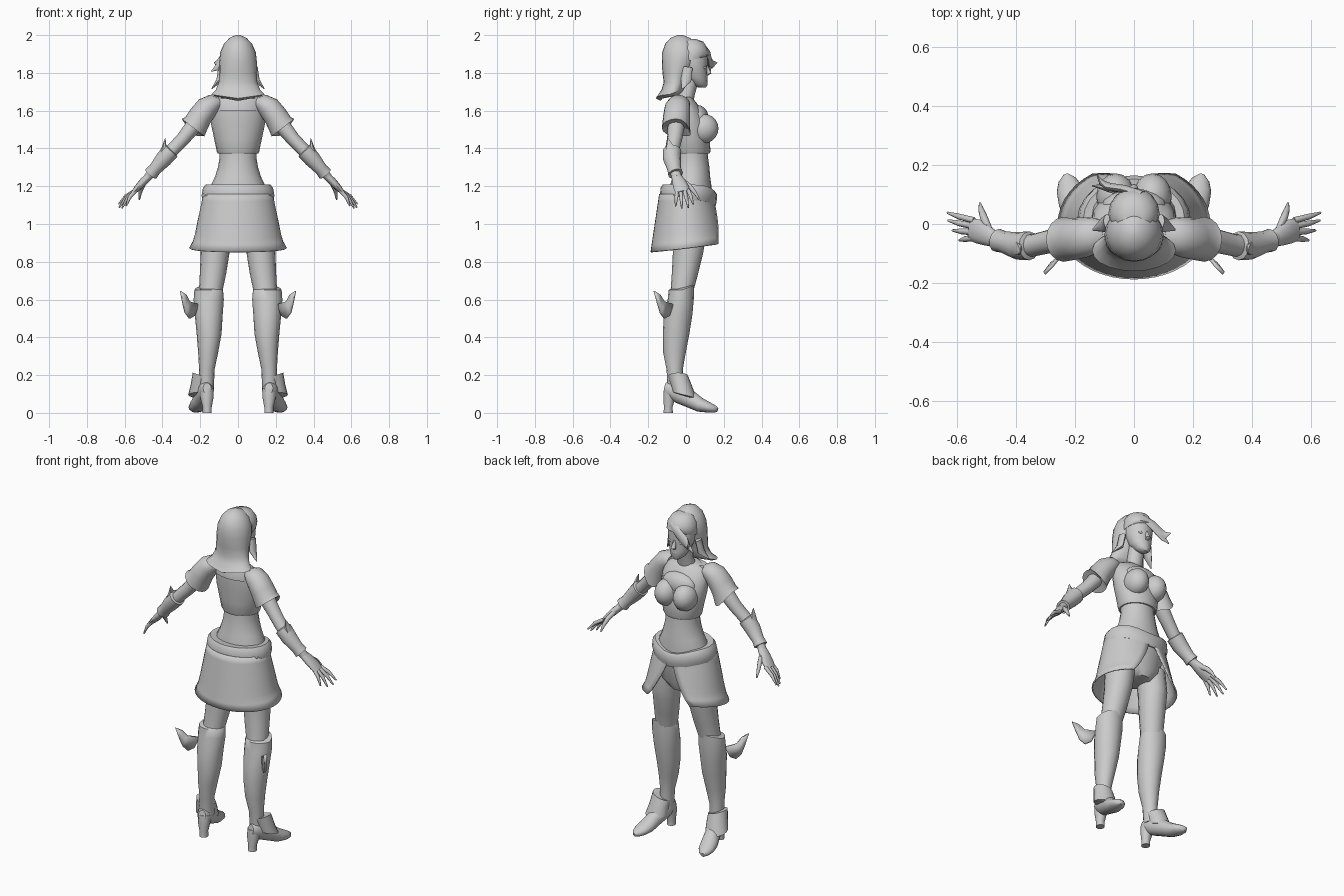
import bpy, bmesh, math
from mathutils import Vector

grey = bpy.data.materials.new("plain grey")
grey.diffuse_color = (0.6, 0.6, 0.6, 1)
Y, Z = Vector((0, 1, 0)), Vector((0, 0, 1))


def finish(name, bm, mirror=False, thick=0.0, angle=50):
    bmesh.ops.recalc_face_normals(bm, faces=bm.faces)
    me = bpy.data.meshes.new(name)
    bm.to_mesh(me)
    bm.free()
    me.materials.append(grey)
    ob = bpy.data.objects.new(name, me)
    bpy.context.collection.objects.link(ob)
    bpy.ops.object.select_all(action='DESELECT')
    ob.select_set(True)
    bpy.context.view_layer.objects.active = ob
    bpy.ops.object.shade_smooth_by_angle(angle=math.radians(angle))
    if thick:
        ob.modifiers.new("thickness", 'SOLIDIFY').thickness = thick
    if mirror:
        ob.modifiers.new("mirror", 'MIRROR')
    return ob


def loft(name, rings, n=16, mirror=False, flat=False, ref=Y, dip=None):
    """Skin elliptical rings (x, y, z, half width, half depth) along their path."""
    bm = bmesh.new()
    pts = [Vector(r[:3]) for r in rings]
    loops = []
    for i, r in enumerate(rings):
        t = Z if flat else (pts[min(i + 1, len(pts) - 1)] - pts[max(i - 1, 0)]).normalized()
        v = (ref - t * ref.dot(t)).normalized()
        u = v.cross(t)
        loop = []
        for k in range(n):
            a = 2 * math.pi * k / n
            p = pts[i] + u * r[3] * math.cos(a) + v * r[4] * math.sin(a)
            if dip:
                p.z += dip(i, a)
            loop.append(bm.verts.new(p))
        loops.append(loop)
    for a, b in zip(loops, loops[1:]):
        for k in range(n):
            bm.faces.new((a[k], a[(k + 1) % n], b[(k + 1) % n], b[k]))
    bm.faces.new(loops[0])
    bm.faces.new(loops[-1])
    return finish(name, bm, mirror)


def ball(name, centre, size, mirror=False):
    bm = bmesh.new()
    bmesh.ops.create_uvsphere(bm, u_segments=16, v_segments=10, radius=1)
    for v in bm.verts:
        v.co = Vector([c + s * q for c, s, q in zip(centre, size, v.co)])
    return finish(name, bm, mirror)


def plate(name, points, thick=0.012, mirror=False):
    bm = bmesh.new()
    bm.faces.new([bm.verts.new(p) for p in points])
    bmesh.ops.triangulate(bm, faces=bm.faces)
    return finish(name, bm, mirror, thick)


# Head and neck
loft("neck", [(0, -.015, 1.63, .06, .05), (0, .005, 1.69, .045, .042), (0, .025, 1.78, .045, .045)])
loft("head", [(0, .085, 1.722, .018, .02), (0, .075, 1.738, .04, .04), (0, .055, 1.775, .06, .058),
              (0, .042, 1.82, .073, .07), (0, .035, 1.87, .08, .08), (0, .03, 1.93, .07, .08)], flat=True)
loft("nose", [(0, .105, 1.845, .006, .008), (0, .112, 1.82, .01, .012), (0, .122, 1.798, .014, .013),
              (0, .11, 1.787, .009, .008)], n=8, flat=True)
ball("lips", (0, .104, 1.765), (.02, .01, .009))
ball("eye", (.032, .098, 1.828), (.017, .009, .008), True)

# Hair: crown and flared back, front band, swept fringe, side locks
loft("hair", [(0, -.03, 2.0, .012, .015), (0, -.03, 1.985, .045, .052), (0, -.03, 1.955, .074, .08),
              (0, -.03, 1.91, .094, .096), (0, -.035, 1.86, .1, .093), (0, -.05, 1.8, .099, .075),
              (0, -.055, 1.75, .102, .063), (0, -.07, 1.71, .118, .06), (0, -.09, 1.665, .142, .07),
              (0, -.085, 1.652, .11, .05)], n=20, flat=True,
     dip=lambda i, a: .03 * max(0, math.sin(a)) + .02 * abs(math.cos(a)) if i > 7 else 0)
loft("front_hair", [(0, .02, 1.98, .03, .03), (0, .03, 1.965, .06, .062), (0, .035, 1.93, .082, .08),
                    (0, .035, 1.895, .087, .088), (0, .025, 1.865, .085, .09)], flat=True,
     dip=lambda i, a: .025 * max(0, math.sin(a)) if i == 4 else 0)
loft("fringe", [(.03, .1, 1.925, .022, .012), (-.03, .118, 1.895, .03, .014), (-.08, .125, 1.86, .032, .014),
                (-.11, .14, 1.845, .022, .01), (-.125, .165, 1.855, .002, .002)], n=8)
loft("fringe_tip", [(-.07, .115, 1.865, .025, .012), (-.105, .125, 1.83, .018, .01),
                    (-.142, .13, 1.808, .002, .002)], n=8)
loft("side_lock", [(.09, .01, 1.83, .014, .025), (.1, .0, 1.76, .015, .028), (.14, -.02, 1.715, .002, .003)],
     n=8, mirror=True)

# Torso: bare waist, cropped shirt, bust
loft("waist", [(0, .02, 1.1, .16, .115), (0, .025, 1.2, .145, .11), (0, .028, 1.25, .122, .1),
               (0, .03, 1.3, .106, .094), (0, .03, 1.35, .098, .087), (0, .03, 1.4, .1, .085)], n=20, flat=True)
loft("shirt", [(0, .03, 1.372, .106, .094), (0, .03, 1.385, .113, .1), (0, .025, 1.45, .126, .1),
               (0, .018, 1.53, .143, .1), (0, .0, 1.6, .142, .085), (0, -.015, 1.645, .125, .068),
               (0, -.02, 1.672, .075, .05)], n=20, flat=True)
ball("bust", (.062, .092, 1.505), (.066, .08, .078), True)
ball("chest", (0, .06, 1.56), (.11, .06, .07))
loft("collar_back", [(0, -.035, 1.6, .12, .06), (0, -.035, 1.65, .125, .055), (0, -.035, 1.665, .115, .045)],
     flat=True)

# Hips, belt and skirt with a slit at the front
loft("shorts", [(0, .015, .93, .07, .085), (0, .01, .98, .15, .11), (0, .01, 1.1, .165, .125)], n=20, flat=True)
loft("belt", [(0, .015, 1.205, .15, .12), (0, .015, 1.208, .172, .138), (0, .015, 1.19, .186, .15),
              (0, .012, 1.15, .193, .15), (0, .01, 1.125, .188, .145)], n=24, flat=True,
     dip=lambda i, a: -.035 * max(0, math.sin(a)) ** 4)
bm = bmesh.new()
COLS, ROWS = 36, 8
grid = []
for j in range(ROWS + 1):
    f = j / ROWS
    gap = .03 + .55 * f ** 1.3
    row = []
    for k in range(COLS + 1):
        a = math.pi / 2 + gap + (2 * math.pi - 2 * gap) * k / COLS
        hem = .873 + (.025 if math.sin(a) > 0 else .022) * math.sin(a)
        flare = f + .25 * max(0, f - .85) / .15
        rx = .184 + .06 * flare
        ry = .142 + (.046 * f if math.sin(a) < 0 else .062 * f)
        row.append(bm.verts.new((rx * math.cos(a), ry * math.sin(a), 1.16 + (hem - 1.16) * f)))
    grid.append(row)
for r0, r1 in zip(grid, grid[1:]):
    for k in range(COLS):
        bm.faces.new((r0[k], r0[k + 1], r1[k + 1], r1[k]))
finish("skirt", bm, thick=.008)

# Legs and boots
loft("thigh", [(.105, .012, 1.02, .08, .09), (.12, .015, .9, .079, .085), (.122, .01, .84, .076, .08),
               (.132, -.005, .74, .07, .07), (.145, -.022, .64, .062, .06), (.15, -.03, .58, .06, .06)],
     mirror=True, flat=True)
loft("boot_shaft", [(.152, -.024, .655, .066, .06), (.155, -.024, .65, .076, .068), (.155, -.028, .6, .08, .069),
                    (.155, -.042, .52, .074, .076), (.153, -.052, .42, .066, .07), (.158, -.061, .32, .053, .06),
                    (.165, -.06, .23, .041, .043), (.168, -.055, .12, .04, .042)], mirror=True, flat=True,
     dip=lambda i, a: .025 * max(0, math.sin(a)) if i < 2 else 0)
loft("ankle_cuff", [(.18, -.045, .19, .045, .045), (.185, -.042, .195, .055, .053), (.192, -.025, .15, .058, .06),
                    (.2, -.008, .095, .064, .062), (.198, -.008, .09, .05, .05)], mirror=True, flat=True,
     dip=lambda i, a: .018 * math.cos(a) if i < 2 else -.015 * math.sin(a))
loft("shoe", [(.163, -.112, .13, .022, .03), (.168, -.085, .125, .04, .045), (.178, -.03, .1, .043, .052),
              (.195, .03, .068, .044, .045), (.208, .075, .042, .048, .038), (.219, .12, .029, .044, .028),
              (.226, .15, .021, .03, .02), (.23, .167, .016, .01, .012)], mirror=True, ref=Z)
loft("heel", [(.163, -.094, 0, .024, .026), (.163, -.094, .03, .024, .024), (.165, -.088, .085, .036, .034),
              (.166, -.08, .13, .038, .038)], n=10, mirror=True, flat=True)
plate("boot_fin", [(.215, -.065, .575), (.235, -.085, .515), (.26, -.11, .5), (.283, -.13, .53), (.295, -.145, .58),
                   (.308, -.163, .645), (.28, -.135, .625), (.262, -.112, .59)], mirror=True)

# Arms: bare arm, pointed sleeve, bracer with a spike
loft("arm", [(.15, -.042, 1.62, .045, .045), (.235, -.052, 1.52, .043, .045), (.29, -.06, 1.452, .037, .04),
             (.34, -.072, 1.4, .035, .038), (.39, -.072, 1.345, .036, .038), (.445, -.06, 1.285, .027, .03),
             (.48, -.048, 1.245, .021, .026)], n=12, mirror=True)
loft("sleeve", [(.105, -.03, 1.64, .03, .045), (.13, -.036, 1.638, .05, .06), (.165, -.045, 1.615, .061, .068),
                (.2, -.05, 1.57, .064, .071), (.222, -.052, 1.53, .067, .073), (.238, -.052, 1.51, .076, .076),
                (.232, -.052, 1.517, .048, .05)], mirror=True,
     dip=lambda i, a: -.035 * max(0, math.sin(a)) ** 3 if i == 5 else 0)
loft("bracer", [(.352, -.074, 1.39, .036, .038), (.355, -.074, 1.387, .047, .049), (.395, -.074, 1.342, .044, .047),
                (.44, -.062, 1.29, .034, .037), (.462, -.055, 1.265, .038, .04), (.46, -.055, 1.267, .027, .03)],
     n=12, mirror=True)
loft("bracer_spike", [(.405, -.075, 1.36, .02, .03), (.39, -.085, 1.41, .012, .022), (.385, -.095, 1.455, .001, .002)],
     n=6, mirror=True)

# Hands
loft("palm", [(.47, -.052, 1.255, .02, .026), (.5, -.038, 1.225, .021, .036), (.53, -.025, 1.193, .018, .041),
              (.553, -.018, 1.168, .012, .038)], n=12, mirror=True)
for name, y, tip in (("index_finger", .012, (.632, .038, 1.105)), ("middle_finger", -.008, (.63, .012, 1.087)),
                     ("ring_finger", -.028, (.615, -.022, 1.083)), ("little_finger", -.047, (.592, -.055, 1.095))):
    a, b = Vector((.542, y, 1.178)), Vector(tip)
    m = a.lerp(b, .5) + Vector((.006, 0, .006))
    loft(name, [(*a, .011, .011), (*m, .01, .01), (*b, .004, .004)], n=8, mirror=True)
loft("thumb", [(.488, -.03, 1.235, .013, .016), (.508, .02, 1.198, .013, .014), (.518, .048, 1.165, .01, .01),
               (.522, .07, 1.13, .004, .004)], n=8, mirror=True, ref=Z)
